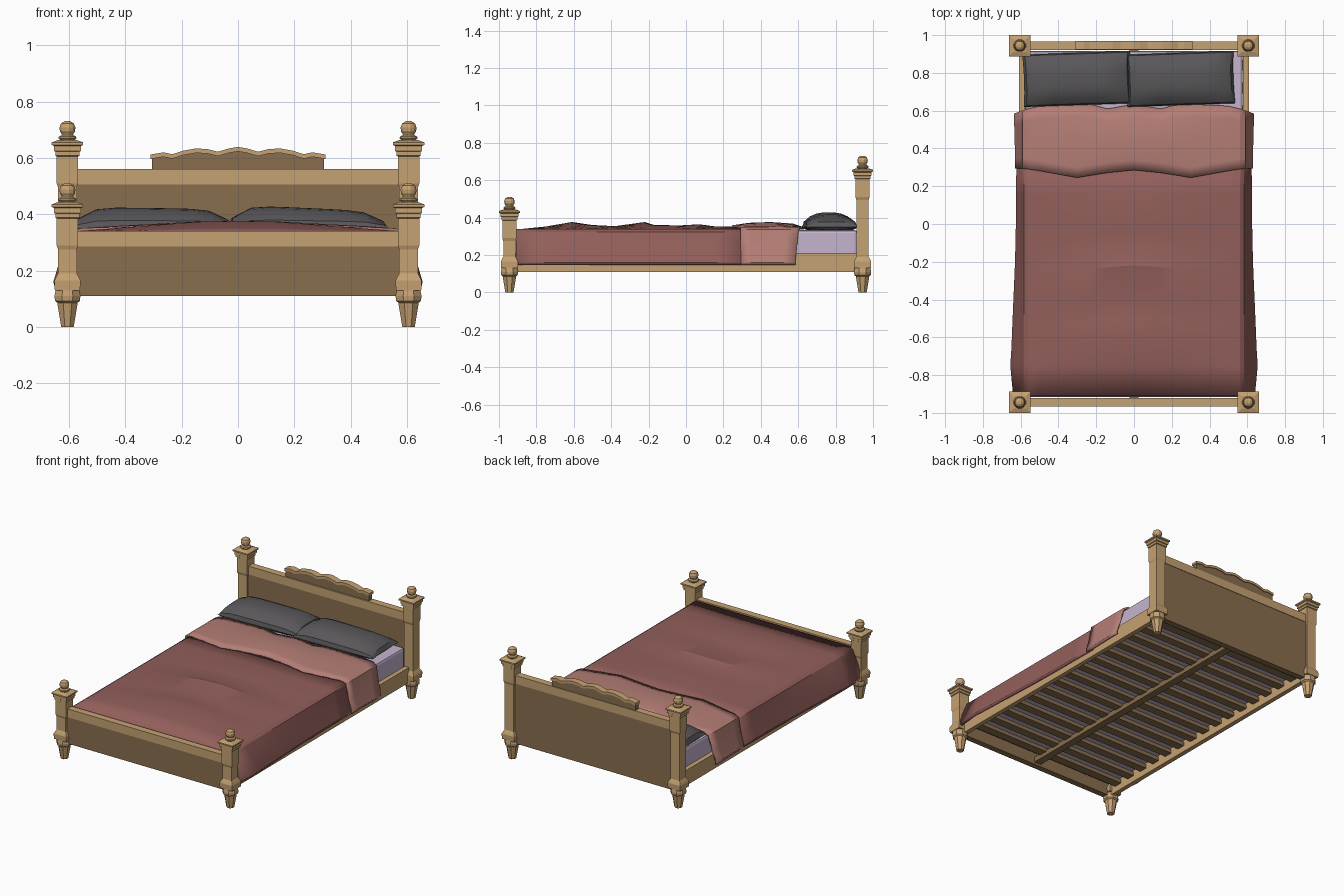
import bpy, bmesh, math
from mathutils import Matrix

if "Cube" in bpy.data.objects:
    bpy.data.objects.remove(bpy.data.objects["Cube"])


def mat(name, r, g, b):
    m = bpy.data.materials.new(name)
    m.diffuse_color = (r, g, b, 1)
    m.use_nodes = True
    m.node_tree.nodes["Principled BSDF"].inputs["Base Color"].default_value = m.diffuse_color
    return m


OAK = mat("oak", 0.56, 0.36, 0.17)
DARK = mat("dark_oak", 0.25, 0.155, 0.075)
RED = mat("blanket_red", 0.29, 0.115, 0.105)
PINK = mat("fold_pink", 0.46, 0.21, 0.18)
LILAC = mat("sheet_lilac", 0.56, 0.46, 0.62)
GREY = mat("pillow_grey", 0.1, 0.095, 0.1)


def finish(bm, name, material, smooth=None):
    bmesh.ops.recalc_face_normals(bm, faces=bm.faces)
    me = bpy.data.meshes.new(name)
    bm.to_mesh(me)
    bm.free()
    me.materials.append(material)
    ob = bpy.data.objects.new(name, me)
    bpy.context.collection.objects.link(ob)
    if smooth:
        me.shade_smooth()
        me.set_sharp_from_angle(angle=math.radians(smooth))
    return ob


def box(name, material, x0, x1, y0, y1, z0, z1, bevel=0):
    bm = bmesh.new()
    bmesh.ops.create_cube(bm, size=1)
    bmesh.ops.transform(bm, verts=bm.verts, matrix=Matrix.Translation(
        ((x0 + x1) / 2, (y0 + y1) / 2, (z0 + z1) / 2)) @ Matrix.Diagonal((x1 - x0, y1 - y0, z1 - z0, 1)))
    if bevel:
        bmesh.ops.bevel(bm, geom=bm.edges[:], offset=bevel, segments=2, affect='EDGES', profile=0.5)
    return finish(bm, name, material)


def stack(bm, cx, cy, profile, sides):
    """Loft regular polygons; profile holds (flat-to-flat half width, z)."""
    rings = []
    for h, z in profile:
        r = h / math.cos(math.pi / sides)
        rings.append([bm.verts.new((cx + r * math.cos((i + .5) * math.tau / sides),
                                    cy + r * math.sin((i + .5) * math.tau / sides), z)) for i in range(sides)])
    for a, b in zip(rings, rings[1:]):
        for i in range(sides):
            bm.faces.new((a[i], a[(i + 1) % sides], b[(i + 1) % sides], b[i]))
    bm.faces.new(rings[0])
    bm.faces.new(rings[-1])


# Four posts: turned foot, square shaft, stepped cap, ball finial
def post(name, cx, cy, up):
    bm = bmesh.new()
    stack(bm, cx, cy, [(.022, 0), (.035, .078), (.036, .086), (.044, .093), (.046, .11), (.042, .132)], 8)
    stack(bm, cx, cy, [(.045, .13), (.046, .165), (.039, .18), (.033, .19), (.033, .275 + up), (.038, .29 + up),
                       (.038, .385 + up), (.043, .388 + up), (.043, .402 + up), (.048, .405 + up),
                       (.048, .422 + up), (.056, .426 + up), (.056, .435 + up), (.034, .443 + up)], 4)
    stack(bm, cx, cy, [(.022, .438 + up), (.032, .45 + up), (.03, .456 + up), (.02, .461 + up), (.021, .466 + up),
                       (.027, .474 + up), (.028, .488 + up), (.023, .502 + up), (.01, .51 + up)], 12)
    finish(bm, name, OAK)


for side, x in (("left", -.605), ("right", .605)):
    post(side + "_foot_post", x, -.944, 0)
    post(side + "_head_post", x, .944, .22)
    box(side + "_side_rail", OAK, min(x * .955, x * 1.005), max(x * .955, x * 1.005), -.92, .92, .11, .21)

# Footboard and headboard: dark panel with light top rail
for name, y, z in (("footboard", -.943, .34), ("headboard", .943, .56)):
    box(name + "_panel", DARK, -.58, .58, y - .02, y + .02, .11, z - .05)
    box(name + "_rail", OAK, -.58, .58, y - .023, y + .023, z - .055, z)

# Crest: wavy dark board with a light moulding following the top
HALF = [(0, .627), (.03, .622), (.07, .61), (.11, .62), (.15, .621), (.19, .614), (.23, .601), (.26, .608), (.305, .6)]
WAVE = [(-x, z) for x, z in HALF[:0:-1]] + HALF


def ribbon(name, material, lower, upper, y0, y1):
    bm = bmesh.new()
    rows = [[bm.verts.new((x, y, z)) for x, z in pts]
            for pts, y in ((lower, y0), (upper, y0), (upper, y1), (lower, y1))]
    for k in range(4):
        a, b = rows[k], rows[(k + 1) % 4]
        for i in range(len(a) - 1):
            bm.faces.new((a[i], a[i + 1], b[i + 1], b[i]))
    bm.faces.new([r[0] for r in rows])
    bm.faces.new([r[-1] for r in rows])
    finish(bm, name, material)


ribbon("crest_board", DARK, [(x, .555) for x, z in WAVE], WAVE, .93, .962)
ribbon("crest_moulding", OAK, [(x * 1.015, z - .004) for x, z in WAVE],
       [(x * 1.015, z + .012) for x, z in WAVE], .924, .968)

# Slatted base
box("centre_beam", DARK, -.025, .025, -.93, .93, .125, .16)
for i in range(15):
    y = -.84 + i * .12
    box("slat_%d" % (i + 1), DARK, -.59, .59, y - .028, y + .028, .15, .175)

# Mattress
box("mattress", LILAC, -.575, .575, -.915, .915, .176, .333, .015)


def lerp(table, t):
    for (a, u), (b, v) in zip(table, table[1:]):
        if t <= b:
            return u + (v - u) * max(0, (t - a) / (b - a))
    return table[-1][1]


RIDGE = [(-.91, .336), (-.75, .352), (-.61, .376), (-.5, .36), (-.38, .354), (-.22, .376), (-.17, .36),
         (-.03, .358), (.07, .364), (.16, .352), (.34, .35)]
FLARE = [(-.91, .64), (-.75, .655), (-.45, .643), (-.1, .628), (.3, .622), (.62, .628)]
TOPS = [0, .07, .14, .22, .3, .4, .5, .56]


# Draped sheet: cross-section across the bed swept along it
def sheet(name, material, ys, height, shift, lift):
    bm = bmesh.new()
    rows = []
    for y in ys:
        w, c = lerp(FLARE, y) + lift * .6, height(y)
        half = [(x, .338 + lift + (c - .338 - lift) * lerp([(0, 1), (.14, .93), (.3, .6), (.5, .2), (.56, 0)], x))
                for x in TOPS]
        half += [(.582 + lift * .6, .324 + lift), (w - .022, .235), (w, .16), (w - .004, .145)]
        section = [(-x, z) for x, z in half[:0:-1]] + half
        rows.append([bm.verts.new((x, y + shift(abs(x), y), z)) for x, z in section])
    for a, b in zip(rows, rows[1:]):
        for i in range(len(a) - 1):
            bm.faces.new((a[i], b[i], b[i + 1], a[i + 1]))
    ob = finish(bm, name, material, 20)
    if ob.data.polygons[len(TOPS)].normal.z < 0:
        ob.data.flip_normals()
    m = ob.modifiers.new("thickness", 'SOLIDIFY')
    m.thickness, m.offset = .01, -1


# Creases on the blanket curve towards the foot at the sides
sheet("blanket", RED, [y for y, z in RIDGE], lambda y: lerp(RIDGE, y),
      lambda x, y: -.16 * min(x, .5) ** 1.5 if -.75 < y < .1 else 0, 0)


def fold_shift(x, y):
    if y < .4:
        return lerp([(0, .01), (.15, -.005), (.3, -.03), (.55, .015), (.66, .02)], x)
    if y > .55:
        return lerp([(0, .01), (.14, -.015), (.24, .012), (.5, 0), (.58, -.02), (.66, -.05)], x)
    return 0


sheet("folded_edge", PINK, [.275, .33, .45, .56, .625],
      lambda y: lerp([(.27, .362), (.33, .372), (.45, .376), (.56, .368), (.63, .345)], y), fold_shift, .012)


# Pillows: puffed rounded cushions with slightly uneven tops
def pillow(name, cx, angle, tilt):
    bm = bmesh.new()
    bmesh.ops.create_cube(bm, size=2)
    bmesh.ops.subdivide_edges(bm, edges=bm.edges[:], cuts=7, use_grid_fill=True)
    for v in bm.verts:
        x, y, z = v.co
        puff = (1 - abs(x) ** 6 * .55) * (1 - abs(y) ** 3 * .62)
        edge = 1 - .05 * (1 - abs(z))
        top = z > 0
        v.co = (x * .272 * (2 - edge - .02 * (1 - y * y)), y * .132 * (2 - edge),
                z * puff * ((.072 + tilt * x) if top else .03))
    bmesh.ops.transform(bm, verts=bm.verts,
                        matrix=Matrix.Translation((cx, .768, .35)) @ Matrix.Rotation(math.radians(angle), 4, 'Z'))
    finish(bm, name, GREY, 35)


pillow("left_pillow", -.302, 2, -.004)
pillow("right_pillow", .246, 2, -.012)
